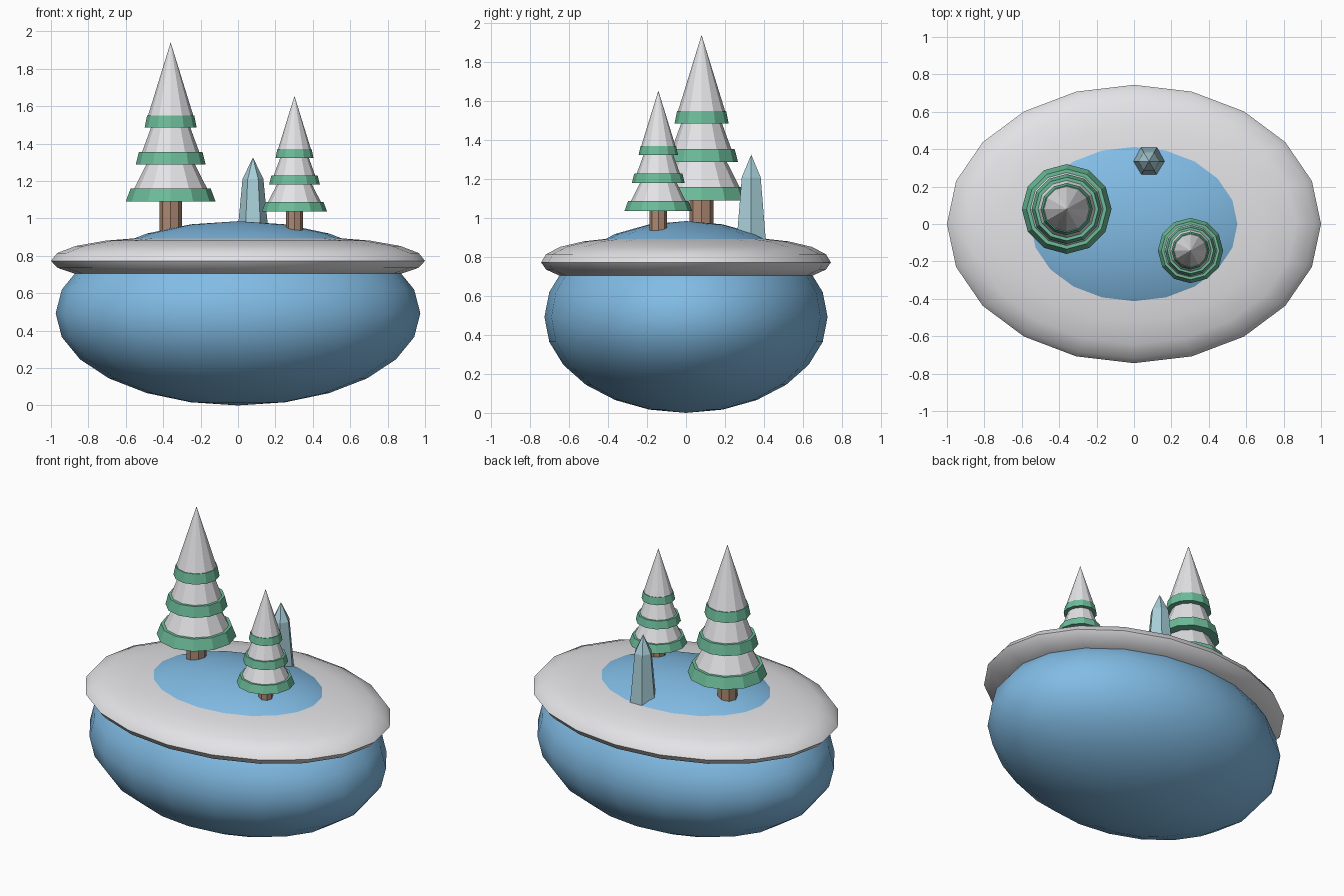
import bpy, bmesh, math

if "Cube" in bpy.data.objects:
    bpy.data.objects.remove(bpy.data.objects["Cube"])


def material(name, rgb):
    m = bpy.data.materials.new(name)
    m.diffuse_color = (*rgb, 1)
    m.use_nodes = True
    m.node_tree.nodes["Principled BSDF"].inputs["Base Color"].default_value = m.diffuse_color
    return m


ICE = material("ice blue", (0.22, 0.50, 0.78))
SNOW = material("snow white", (0.83, 0.83, 0.86))
GREEN = material("pine green", (0.15, 0.50, 0.32))
BARK = material("bark brown", (0.42, 0.25, 0.17))
CRYSTAL = material("pale crystal", (0.40, 0.63, 0.70))


def lathe(name, profile, sides, mats, loc=(0, 0, 0), scale=(1, 1, 1), bands=None, smooth=False):
    """Spin (radius, z) points from bottom to top; bands gives a material per segment."""
    bm = bmesh.new()
    rings = []
    for r, z in profile:
        n = sides if r > 1e-5 else 1
        rings.append([bm.verts.new((loc[0] + scale[0] * r * math.cos(2 * math.pi * i / sides),
                                    loc[1] + scale[1] * r * math.sin(2 * math.pi * i / sides),
                                    loc[2] + scale[2] * z)) for i in range(n)])
    for k, (a, b) in enumerate(zip(rings, rings[1:])):
        for i in range(sides):
            j = (i + 1) % sides
            ring = [a[i % len(a)], a[j % len(a)], b[j % len(b)], b[i % len(b)]]
            f = bm.faces.new(list(dict.fromkeys(ring)))
            f.material_index = bands[k] if bands else 0
    for ring, flip in ((rings[0], True), (rings[-1], False)):
        if len(ring) > 1:
            bm.faces.new(ring[::-1] if flip else ring)
    bmesh.ops.recalc_face_normals(bm, faces=bm.faces)
    me = bpy.data.meshes.new(name)
    bm.to_mesh(me)
    bm.free()
    for m in mats:
        me.materials.append(m)
    ob = bpy.data.objects.new(name, me)
    bpy.context.collection.objects.link(ob)
    if smooth:
        bpy.ops.object.select_all(action='DESELECT')
        ob.select_set(True)
        bpy.context.view_layer.objects.active = ob
        bpy.ops.object.shade_smooth_by_angle(angle=math.radians(45))
    return ob


# Floating ice body: squashed ball
ball = [(math.cos(math.radians(a)) if abs(a) < 90 else 0, math.sin(math.radians(a)))
        for a in range(-90, 91, 15)]
lathe("ice_body", ball, 20, [ICE], (0, 0, 0.4925), (0.975, 0.727, 0.4925), smooth=True)

# Snow rim: flattened cap wrapped round the body
rim = [(0.0, 0.66), (0.70, 0.67), (0.868, 0.703), (0.966, 0.736), (1.0, 0.773),
       (0.966, 0.815), (0.866, 0.853), (0.707, 0.881), (0.5, 0.898), (0.0, 0.91)]
lathe("snow_rim", rim, 20, [SNOW], (0, 0, 0), (1, 0.744, 1), smooth=True)

# Snowy pines: green skirts under inset snow cones (heights above the lowest skirt)
pine = [(0.0, 0.0), (0.24, 0.0), (0.214, 0.07), (0.195, 0.07),
        (0.130, 0.198), (0.187, 0.198), (0.170, 0.265), (0.153, 0.265),
        (0.105, 0.396), (0.139, 0.396), (0.126, 0.46), (0.121, 0.46), (0.0, 0.851)]
pine_bands = [1, 1, 1, 0, 1, 1, 1, 0, 1, 1, 1, 0]
for label, x, y, z, s in (("large", -0.36, 0.08, 1.09, 1.0), ("small", 0.302, -0.142, 1.036, 0.727)):
    lathe(label + "_pine_foliage", pine, 12, [SNOW, GREEN], (x, y, z), (s, s, s), pine_bands)
    lathe(label + "_pine_trunk", [(0.061 * s, 0.90), (0.061 * s, z + 0.03)], 8, [BARK], (x, y, 0))

# Ice crystal: tapered hexagonal spike
lathe("ice_crystal", [(0.087, 0.88), (0.056, 1.21), (0.0, 1.326)], 6, [CRYSTAL], (0.08, 0.335, 0))
